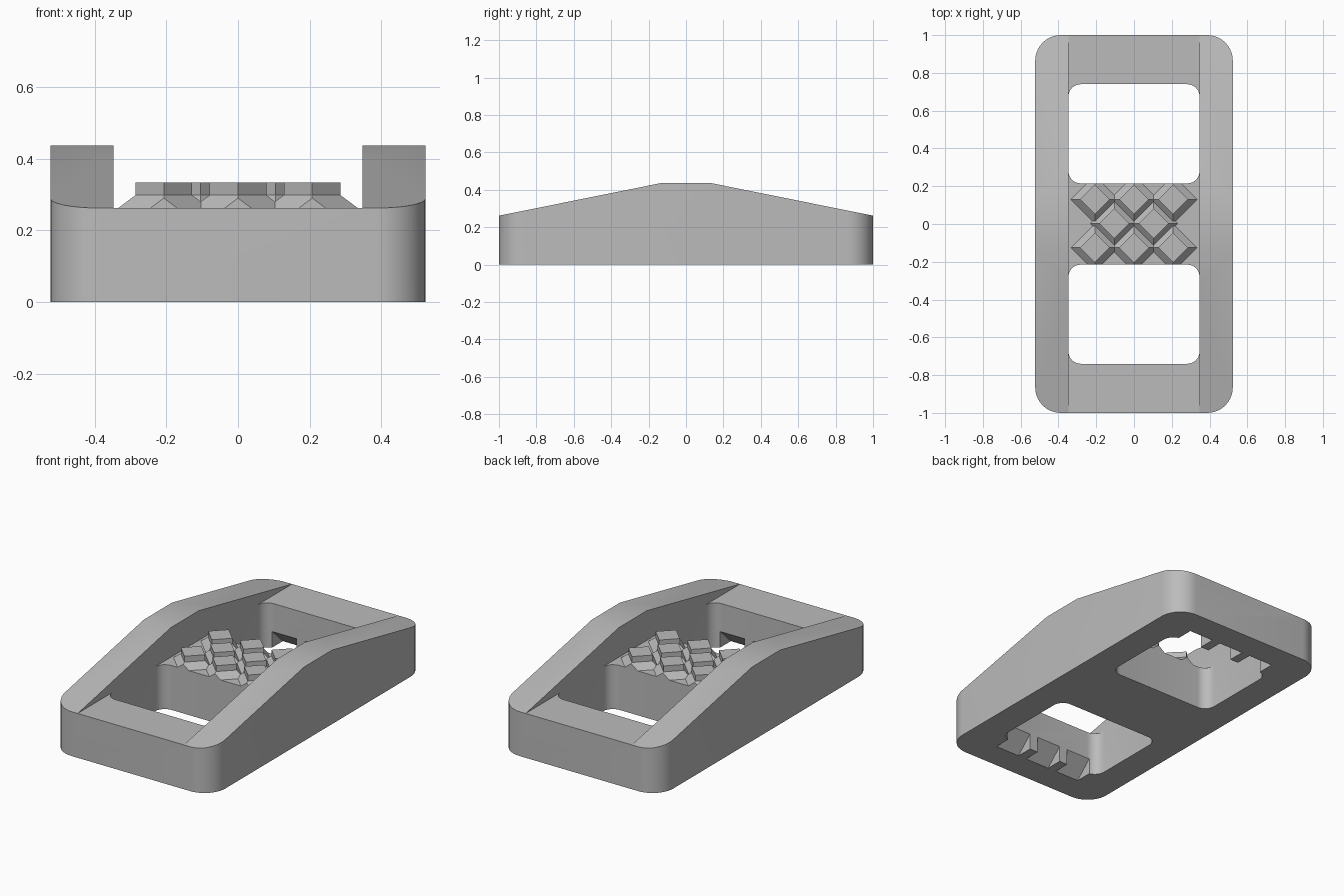
import bpy, bmesh, math

if "Cube" in bpy.data.objects:
    bpy.data.objects.remove(bpy.data.objects["Cube"])

GREY = bpy.data.materials.new("plain grey")
GREY.diffuse_color = (0.5, 0.5, 0.5, 1)
GREY.use_nodes = True
GREY.node_tree.nodes["Principled BSDF"].inputs["Base Color"].default_value = GREY.diffuse_color

HALF_W, HALF_L = 0.523, 1.0     # outer footprint
IN_W, DECK = 0.347, 0.262       # channel half width, deck height
WIN_IN, WIN_OUT = 0.215, 0.74   # window extent along y


def finish(name, bm):
    bmesh.ops.recalc_face_normals(bm, faces=bm.faces[:])
    me = bpy.data.meshes.new(name)
    bm.to_mesh(me)
    bm.free()
    me.materials.append(GREY)
    ob = bpy.data.objects.new(name, me)
    bpy.context.collection.objects.link(ob)
    return ob


def prism(name, pts, offset):
    """Extrude a closed 3D outline along an offset vector."""
    bm = bmesh.new()
    face = bm.faces.new([bm.verts.new(p) for p in pts])
    ext = bmesh.ops.extrude_face_region(bm, geom=[face])
    bmesh.ops.translate(bm, vec=offset,
                        verts=[v for v in ext["geom"] if isinstance(v, bmesh.types.BMVert)])
    return finish(name, bm)


def rounded_rect(cy, hx, hy, r, z, seg=10):
    pts = []
    for k, (sx, sy) in enumerate([(1, 1), (-1, 1), (-1, -1), (1, -1)]):
        for i in range(seg + 1):
            a = math.pi / 2 * (k + i / seg)
            pts.append((sx * (hx - r) + r * math.cos(a),
                        cy + sy * (hy - r) + r * math.sin(a), z))
    return pts


def boolean(target, cutter, op):
    mod = target.modifiers.new("cut", "BOOLEAN")
    mod.operation, mod.solver, mod.object = op, "EXACT", cutter
    bpy.context.view_layer.objects.active = target
    bpy.ops.object.modifier_apply(modifier=mod.name)
    bpy.data.objects.remove(cutter)


# Frame: rounded footprint limited by the sloped side profile
frame = prism("frame", rounded_rect(0, HALF_W, HALF_L, 0.135, 0), (0, 0, 0.6))
side = [(-1.1, -0.1), (1.1, -0.1), (1.1, 0.242), (1, 0.262), (0.13, 0.437),
        (-0.13, 0.437), (-1, 0.262), (-1.1, 0.242)]
boolean(frame, prism("side_profile", [(-0.7, y, z) for y, z in side], (1.4, 0, 0)), "INTERSECT")

# Channel between the two raised rails
channel = [(-IN_W, -1.2, DECK), (IN_W, -1.2, DECK), (IN_W, 1.2, DECK), (-IN_W, 1.2, DECK)]
boolean(frame, prism("channel", channel, (0, 0, 0.5)), "DIFFERENCE")

for s in (-1, 1):
    # Strap window
    cy, hy = s * (WIN_IN + WIN_OUT) / 2, (WIN_OUT - WIN_IN) / 2
    boolean(frame, prism("window", rounded_rect(cy, IN_W, hy, 0.065, -0.1, 8), (0, 0, 0.5)),
            "DIFFERENCE")
    # Sloped notches under the end bar, leaving gripping ribs between them
    for x in (-0.215, 0, 0.215):
        notch = [(x - 0.08, s * y, z) for y, z in
                 [(0.70, -0.02), (0.86, -0.02), (0.84, 0), (0.74, 0.095), (0.70, 0.095)]]
        boolean(frame, prism("notch", notch, (0.16, 0, 0)), "DIFFERENCE")

# Grip studs: stepped diamonds in staggered rows, trimmed at the window edges
bm = bmesh.new()
for row, xs in ((0.13, (-0.207, 0, 0.207)), (0.003, (-0.104, 0.104)), (-0.125, (-0.207, 0, 0.207))):
    for x in xs:
        stud = bmesh.new()
        rings = []
        for r, z in ((0.127, DECK - 0.004), (0.127, DECK), (0.079, 0.298), (0.079, 0.333)):
            rings.append([stud.verts.new((x + dx * r, row + dy * r, z))
                          for dx, dy in ((1, 0), (0, 1), (-1, 0), (0, -1))])
        for a, b in zip(rings, rings[1:]):
            for i in range(4):
                j = (i + 1) % 4
                stud.faces.new((a[i], a[j], b[j], b[i]))
        stud.faces.new(rings[0][::-1])
        stud.faces.new(rings[-1])
        for s in (-1, 1):
            cut = bmesh.ops.bisect_plane(stud, geom=stud.verts[:] + stud.edges[:] + stud.faces[:],
                                         plane_co=(0, s * WIN_IN, 0), plane_no=(0, s, 0),
                                         clear_outer=True)
            edges = [e for e in cut["geom_cut"] if isinstance(e, bmesh.types.BMEdge)]
            if edges:
                bmesh.ops.holes_fill(stud, edges=edges, sides=0)
        tmp = bpy.data.meshes.new("tmp")
        stud.to_mesh(tmp)
        stud.free()
        bm.from_mesh(tmp)
        bpy.data.meshes.remove(tmp)
finish("grip_studs", bm)

# Smooth the rounded corners, keep the edges crisp
bpy.ops.object.select_all(action="DESELECT")
frame.select_set(True)
bpy.context.view_layer.objects.active = frame
bpy.ops.object.shade_smooth_by_angle(angle=math.radians(20))
